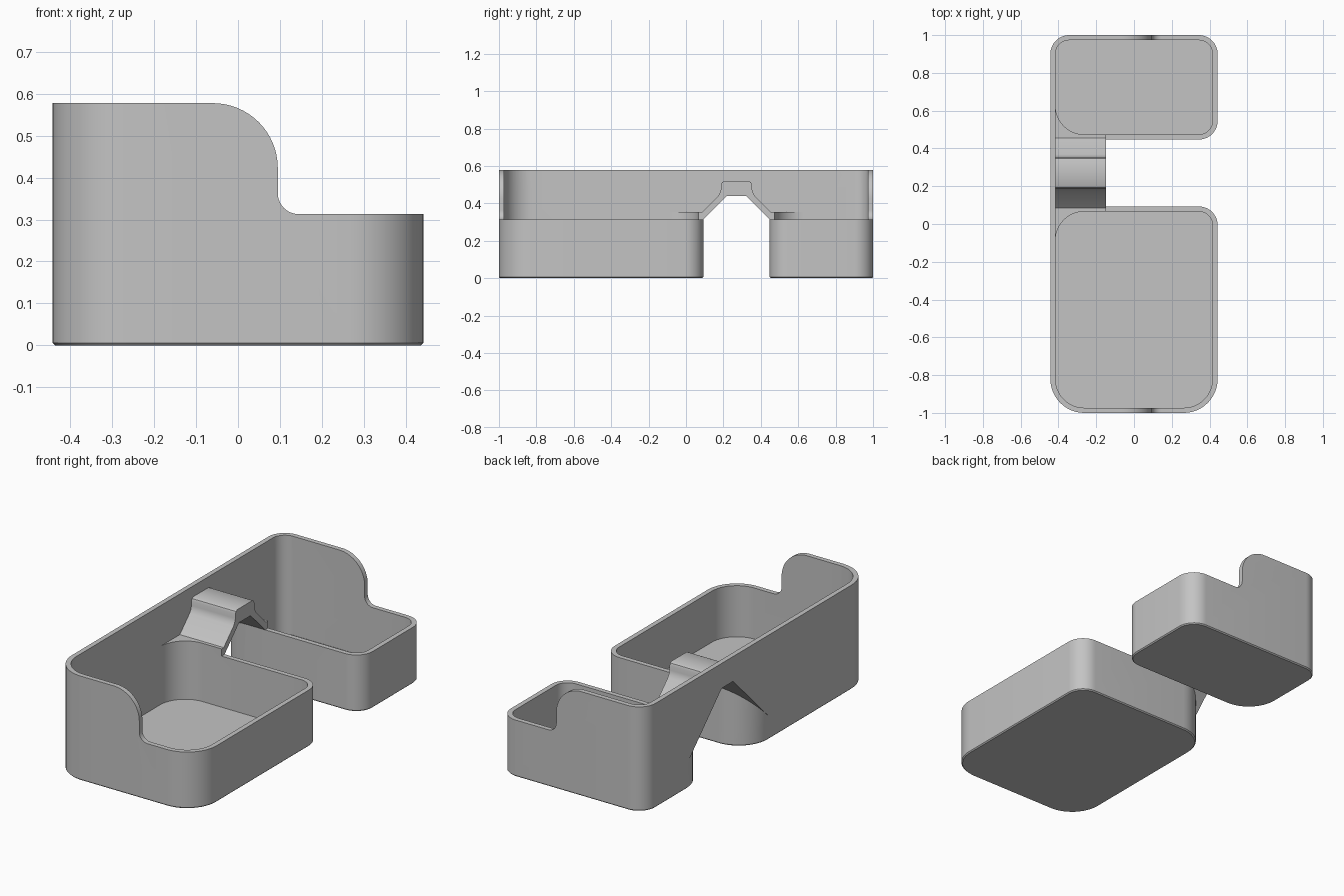
import bpy, bmesh, math

cube = bpy.data.objects.get("Cube")
if cube:
    bpy.data.objects.remove(cube, do_unlink=True)

HX, TOP, RIM = 0.443, 0.578, 0.313    # half width, tall wall height, low rim height
WALL, FLOOR, MID = 0.027, 0.03, 0.27  # wall and floor thickness, centre of the gap
HALF_GAP = 0.177
BIG, SMALL = 0.18, 0.1                # corner radii

plastic = bpy.data.materials.new("grey plastic")
plastic.use_nodes = True
grey = (0.55, 0.55, 0.55, 1)
plastic.diffuse_color = grey
plastic.node_tree.nodes["Principled BSDF"].inputs["Base Color"].default_value = grey


def arc(cx, cy, r, start, end, steps=12):
    angles = [math.radians(start + (end - start) * i / steps) for i in range(steps + 1)]
    return [(cx + r * math.cos(a), cy + r * math.sin(a)) for a in angles]


def rounded(y0, y1, radii, inset=0.0):
    """Rounded rectangle; radii run anticlockwise from the -x, -y corner."""
    x, y0, y1 = HX - inset, y0 + inset, y1 - inset
    a, b, c, d = [r - inset for r in radii]
    return (arc(-x + a, y0 + a, a, 180, 270) + arc(x - b, y0 + b, b, 270, 360)
            + arc(x - c, y1 - c, c, 0, 90) + arc(-x + d, y1 - d, d, 90, 180))


def prism(name, points, lo, hi, axis="z", chamfer=0.0):
    place = {"z": lambda a, b: (a, b, lo),
             "y": lambda a, b: (a, lo, b),
             "x": lambda a, b: (lo, a, b)}[axis]
    bm = bmesh.new()
    base = bm.faces.new([bm.verts.new(place(a, b)) for a, b in points])
    edges = list(base.edges)
    moved = bmesh.ops.extrude_face_region(bm, geom=[base], use_keep_orig=True)
    shift = [hi - lo if axis == k else 0 for k in "xyz"]
    bmesh.ops.translate(bm, vec=shift,
                        verts=[v for v in moved["geom"] if isinstance(v, bmesh.types.BMVert)])
    bmesh.ops.recalc_face_normals(bm, faces=bm.faces)
    if chamfer:
        bmesh.ops.bevel(bm, geom=edges, offset=chamfer, segments=1, affect="EDGES")
    mesh = bpy.data.meshes.new(name)
    bm.to_mesh(mesh)
    bm.free()
    mesh.materials.append(plastic)
    obj = bpy.data.objects.new(name, mesh)
    bpy.context.collection.objects.link(obj)
    return obj


def combine(target, tool, operation):
    mod = target.modifiers.new("combine", "BOOLEAN")
    mod.operation, mod.solver, mod.object = operation, "EXACT", tool
    bpy.context.view_layer.objects.active = target
    bpy.ops.object.modifier_apply(modifier=mod.name)
    bpy.data.objects.remove(tool, do_unlink=True)


def mirrored(half):
    """Mirror a (distance from gap centre, height) profile about the gap."""
    return [(MID - d, z) for d, z in half] + [(MID + d, z) for d, z in reversed(half)]


# Two rounded bins at full height
large = (-1.0, MID - HALF_GAP, (BIG, BIG, SMALL, BIG))
small = (MID + HALF_GAP, 1.0, (BIG, SMALL, SMALL, SMALL))
tray = prism("twin_bin_tray", rounded(*large), 0, TOP, chamfer=0.006)
combine(tray, prism("small_bin", rounded(*small), 0, TOP, chamfer=0.006), "UNION")

# Tall wall linking the bins, with a sloped arch beneath
arch = mirrored([(0.40, 0.09), (0.05, 0.44)])
reach = [(MID + 0.40, TOP), (MID - 0.40, TOP)]
combine(tray, prism("link_wall", arch + reach, -HX, -HX + WALL, "x"), "UNION")

# Lower the inner walls and cut the swept front opening
whole = (-1.0, 1.0, (BIG, BIG, SMALL, SMALL))
combine(tray, prism("upper_cut", rounded(*whole, inset=WALL), RIM, 0.8), "DIFFERENCE")
sweep = (arc(-0.06, TOP - 0.155, 0.155, 90, 0, 16)
         + arc(0.145, RIM + 0.05, 0.05, 180, 270, 10)
         + [(0.6, RIM), (0.6, 0.8), (-0.06, 0.8)])
combine(tray, prism("side_cut", sweep, -1.2, 1.2, "y"), "DIFFERENCE")

# Raised bridge with flared shoulders over the arch
crest = mirrored([(0.40, 0.353), (0.185, 0.353), (0.10, 0.438), (0.089, 0.455),
                  (0.083, 0.475), (0.083, 0.50), (0.078, 0.512), (0.067, 0.518)])
bridge = prism("bridge", arch + crest[::-1], -HX + WALL / 2, -0.147, "x")
combine(tray, bridge, "UNION")

# Hollow out both bins
for bin_shape in (large, small):
    combine(tray, prism("cavity", rounded(*bin_shape, inset=WALL), FLOOR, 0.8), "DIFFERENCE")

bpy.ops.object.select_all(action="DESELECT")
tray.select_set(True)
bpy.context.view_layer.objects.active = tray
bpy.ops.object.shade_smooth_by_angle(angle=math.radians(30))
